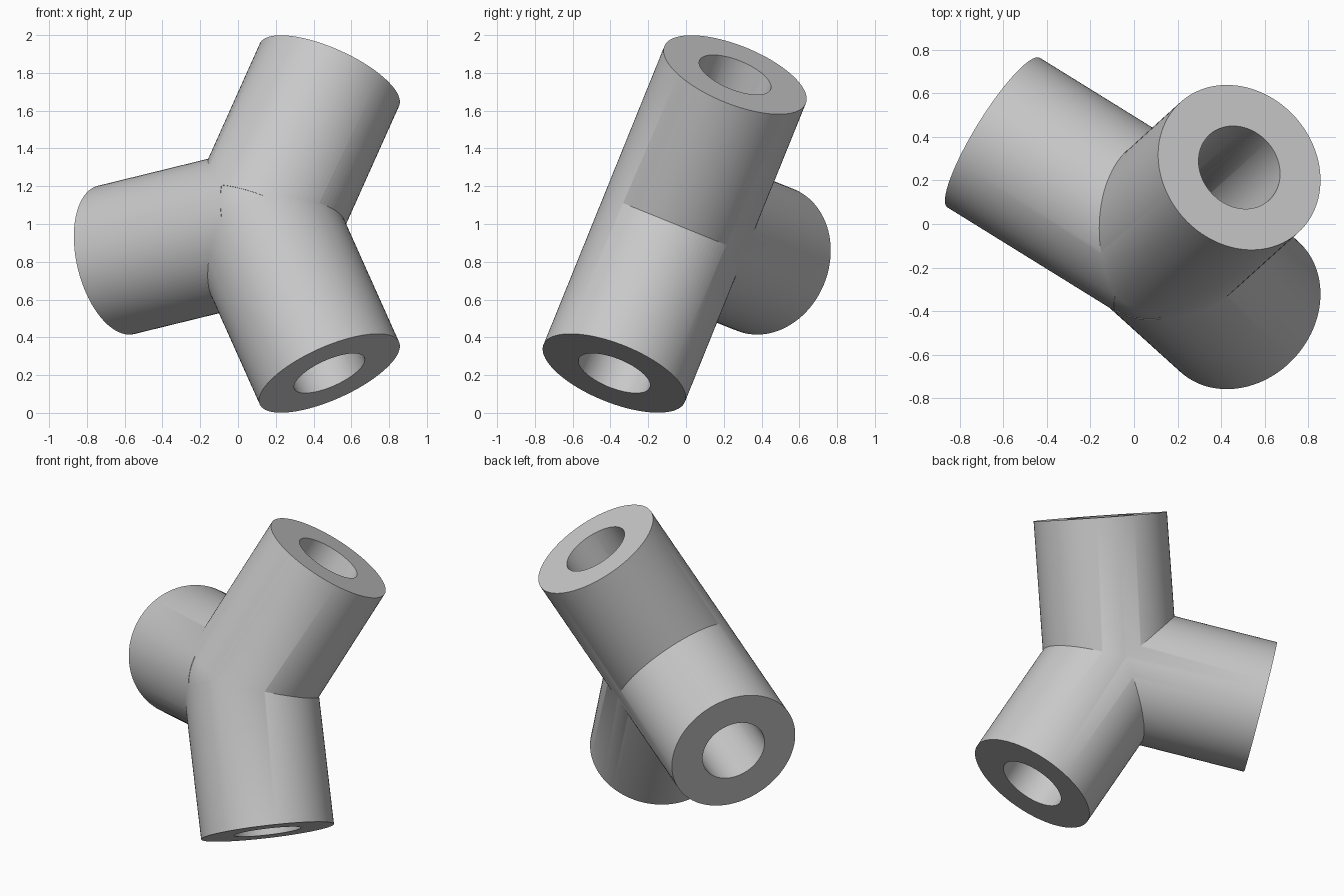
import bpy
import math
from mathutils import Vector

cube = bpy.data.objects.get("Cube")
if cube:
    bpy.data.objects.remove(cube, do_unlink=True)

HUB = Vector((0.13, -0.06, 1.0))
TIPS = {
    "upper_arm": Vector((0.484, 0.26, 1.79)),
    "lower_arm": Vector((0.484, -0.38, 0.21)),
    "rear_arm": Vector((-0.645, 0.42, 0.81)),
}
OUTER, BORE = 0.404, 0.203

grey = bpy.data.materials.new("light grey")
grey.use_nodes = True
colour = (0.58, 0.58, 0.58, 1)
grey.diffuse_color = colour
grey.node_tree.nodes["Principled BSDF"].inputs["Base Color"].default_value = colour


def rod(name, tip, radius, extra=0.0):
    """Cylinder from the hub centre to the tip."""
    axis = tip - HUB
    length = axis.length + extra
    bpy.ops.mesh.primitive_cylinder_add(
        vertices=96, radius=radius, depth=length,
        location=HUB + axis.normalized() * length / 2,
        rotation=axis.to_track_quat('Z', 'Y').to_euler())
    obj = bpy.context.object
    obj.name = name
    obj.data.materials.append(grey)
    return obj


def ball(name, radius):
    bpy.ops.mesh.primitive_uv_sphere_add(
        segments=64, ring_count=32, radius=radius, location=HUB,
        rotation=(0.3, 0.2, 0.1))
    obj = bpy.context.object
    obj.name = name
    obj.data.materials.append(grey)
    return obj


def combine(base, other, operation):
    """Apply a boolean and discard the helper."""
    other.hide_render = True
    bpy.context.view_layer.objects.active = base
    mod = base.modifiers.new(operation.title(), 'BOOLEAN')
    mod.operation, mod.solver, mod.object = operation, 'EXACT', other
    bpy.ops.object.modifier_apply(modifier=mod.name)
    bpy.data.objects.remove(other, do_unlink=True)


# Rounded hub joined to three solid arms
joint = ball("pipe_joint", OUTER - 0.002)
for name, tip in TIPS.items():
    combine(joint, rod(name, tip, OUTER), 'UNION')

# Bores running from each open end to the centre
combine(joint, ball("bore_centre", BORE - 0.002), 'DIFFERENCE')
for name, tip in TIPS.items():
    combine(joint, rod(name + "_bore", tip, BORE, 0.05), 'DIFFERENCE')

# Smooth barrels with crisp rims and seams
bpy.ops.object.select_all(action='DESELECT')
joint.select_set(True)
bpy.context.view_layer.objects.active = joint
bpy.ops.object.shade_smooth_by_angle(angle=math.radians(30))
